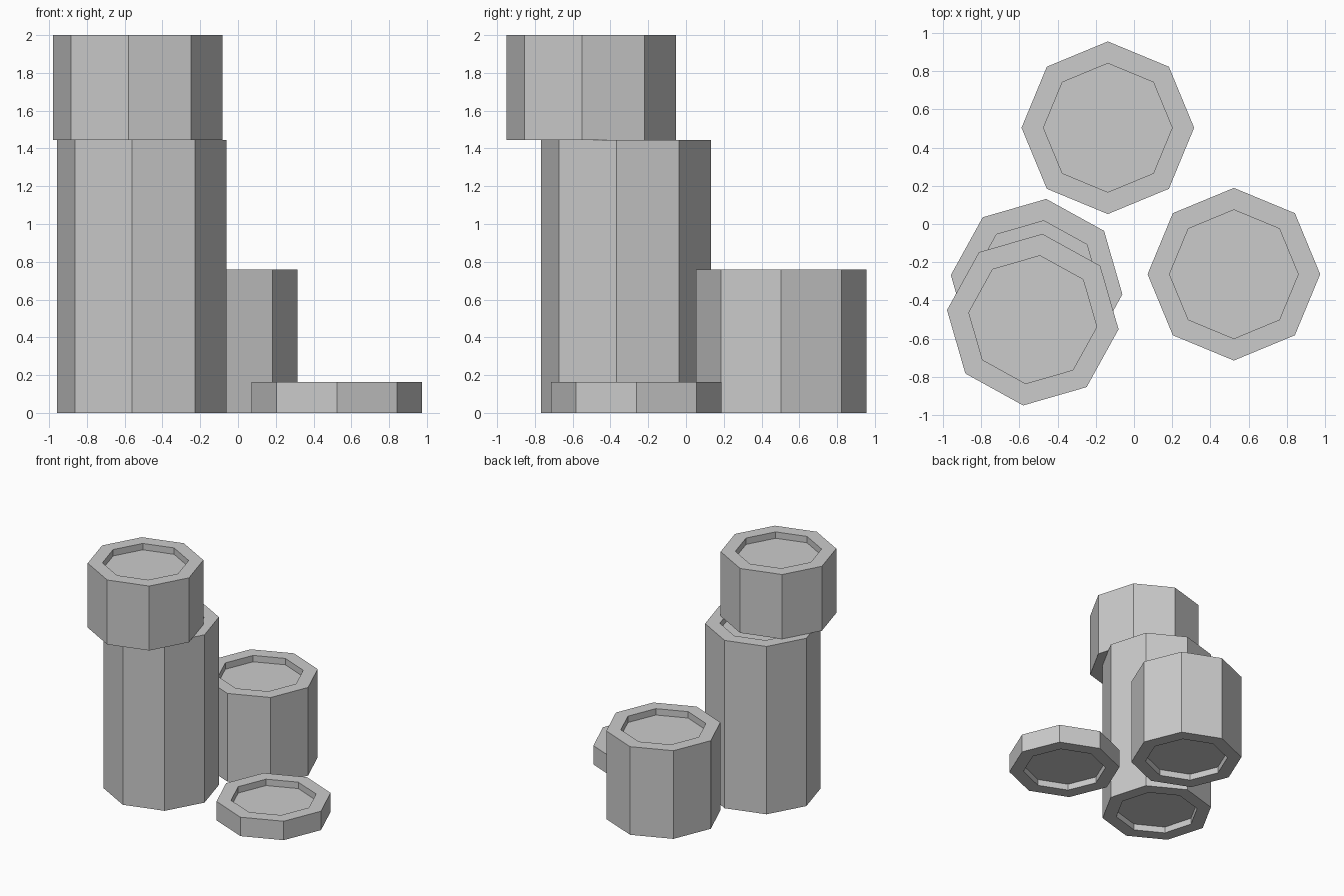
import bpy, bmesh, math

if "Cube" in bpy.data.objects:
    bpy.data.objects.remove(bpy.data.objects["Cube"])

SIDES = 8
R_OUT, R_IN, RECESS = 0.452, 0.337, 0.055


def can(name, x, y, z0, z1, turn=0.0):
    """Octagonal can with a recessed panel in the top and the bottom."""
    profile = [(R_IN, z0 + RECESS), (R_IN, z0), (R_OUT, z0),
               (R_OUT, z1), (R_IN, z1), (R_IN, z1 - RECESS)]
    bm = bmesh.new()
    rings = []
    for r, z in profile:
        ring = []
        for i in range(SIDES):
            a = math.radians(turn) + 2 * math.pi * i / SIDES
            ring.append(bm.verts.new((r * math.cos(a), r * math.sin(a), z - z0)))
        rings.append(ring)
    # walls and rims
    for low, high in zip(rings, rings[1:]):
        for i in range(SIDES):
            j = (i + 1) % SIDES
            bm.faces.new((low[i], low[j], high[j], high[i]))
    # recessed end panels
    bm.faces.new(rings[0][::-1])
    bm.faces.new(rings[-1])
    bmesh.ops.recalc_face_normals(bm, faces=bm.faces)
    mesh = bpy.data.meshes.new(name)
    bm.to_mesh(mesh)
    bm.free()
    obj = bpy.data.objects.new(name, mesh)
    obj.location = (x, y, z0)
    bpy.context.collection.objects.link(obj)
    return obj


# stacked pair, front left
can("tall_can", -0.51, -0.318, 0.0, 1.445, -6.4)
can("stacked_can", -0.53, -0.501, 1.445, 2.0, -6.4)
# medium can at the back, flat can on the right
can("medium_can", -0.137, 0.504, 0.0, 0.759)
can("flat_can", 0.523, -0.263, 0.0, 0.163)
